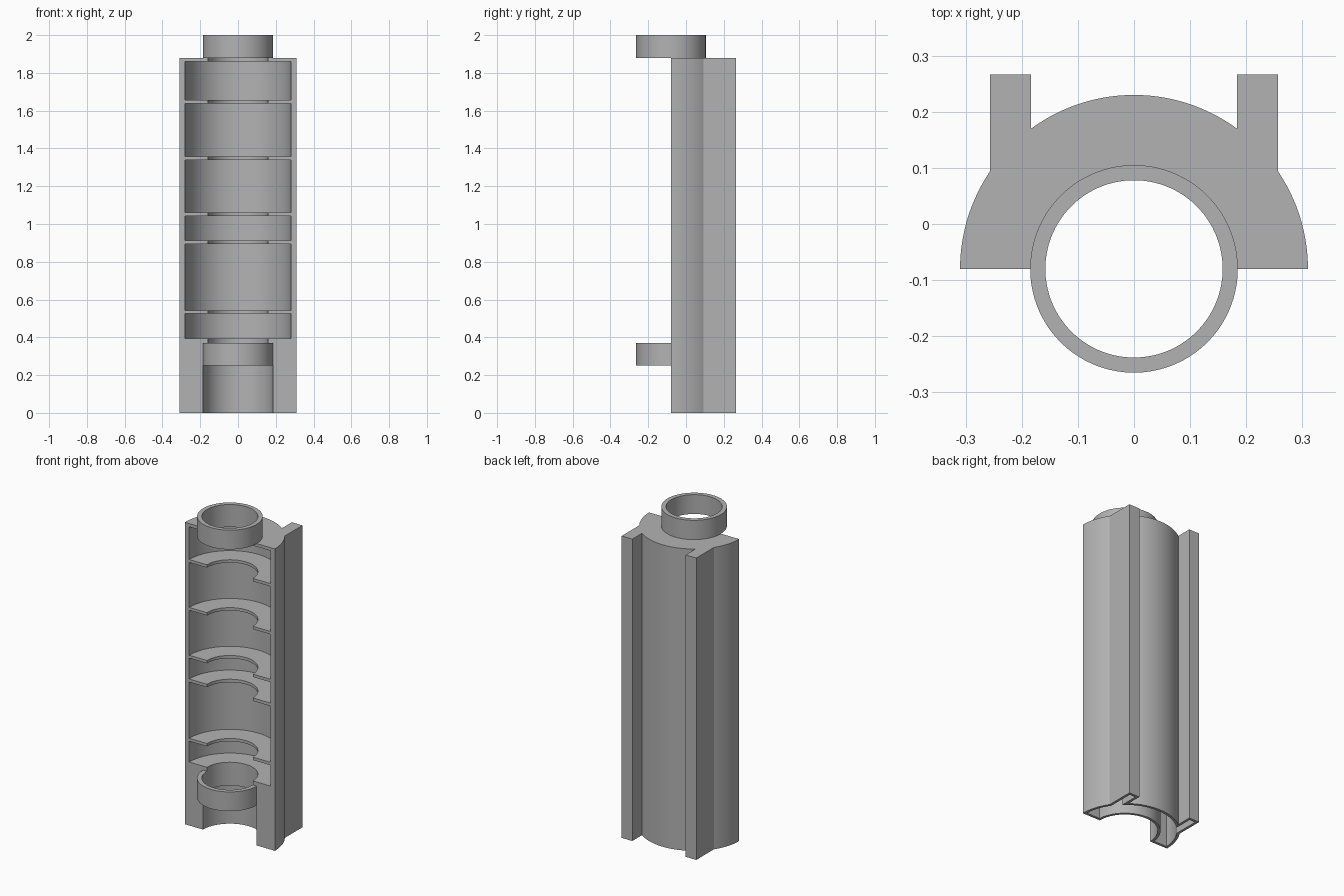
import bpy, bmesh, math

if "Cube" in bpy.data.objects:
    bpy.data.objects.remove(bpy.data.objects["Cube"])

CY = -0.08           # y of the tube axis
grey = bpy.data.materials.new("mid grey")
grey.diffuse_color = (0.45, 0.45, 0.45, 1)
grey.use_nodes = True
grey.node_tree.nodes["Principled BSDF"].inputs["Base Color"].default_value = grey.diffuse_color


def finish(name, bm):
    bmesh.ops.recalc_face_normals(bm, faces=bm.faces)
    me = bpy.data.meshes.new(name)
    bm.to_mesh(me)
    bm.free()
    me.materials.append(grey)
    ob = bpy.data.objects.new(name, me)
    bpy.context.collection.objects.link(ob)
    return ob


def prism(name, pts, z0, z1):
    bm = bmesh.new()
    f = bm.faces.new([bm.verts.new((x, y, z0)) for x, y in pts])
    up = bmesh.ops.extrude_face_region(bm, geom=[f])["geom"]
    bmesh.ops.translate(bm, vec=(0, 0, z1 - z0),
                        verts=[v for v in up if isinstance(v, bmesh.types.BMVert)])
    return finish(name, bm)


def lathe(name, prof, n=96):
    # closed (radius, z) profile turned around the tube axis
    bm = bmesh.new()
    rings = []
    for r, z in prof:
        if r == 0:
            rings.append([bm.verts.new((0, CY, z))] * n)
        else:
            rings.append([bm.verts.new((r * math.cos((i + .5) * math.tau / n),
                                        CY + r * math.sin((i + .5) * math.tau / n), z))
                          for i in range(n)])
    for k in range(len(rings)):
        a, b = rings[k], rings[(k + 1) % len(rings)]
        if a[0] is a[1] and b[0] is b[1]:
            continue
        for i in range(n):
            j = (i + 1) % n
            quad = list(dict.fromkeys((a[i], a[j], b[j], b[i])))
            bm.faces.new(quad)
    return finish(name, bm)


def arc(r, a0, a1, n):
    return [(r * math.cos(a0 + (a1 - a0) * i / n), CY + r * math.sin(a0 + (a1 - a0) * i / n))
            for i in range(n + 1)]


def outline(t=0.0):
    # half round body with two rear rails, inset by t
    r, a, b, top = 0.31 - t, 0.184 + t, 0.257 - t, 0.266 - t
    right = arc(r, math.asin(t / r), math.acos(b / r), 16) + [(b, top), (a, top)]
    middle = arc(r, math.acos(a / r), math.pi - math.acos(a / r), 32)
    return right + middle + [(-x, y) for x, y in reversed(right)]


def cut(target, cutter):
    m = target.modifiers.new("cut", 'BOOLEAN')
    m.operation, m.solver, m.object = 'DIFFERENCE', 'EXACT', cutter
    bpy.context.view_layer.objects.active = target
    bpy.ops.object.modifier_apply(modifier=m.name)
    bpy.data.objects.remove(cutter)


# main half shell
body = prism("half_shell", outline(), 0, 1.88)

# stepped inner bore: socket, then chambers divided by thin plates
prof = [(0, -0.05), (0.185, -0.05), (0.185, 0.37), (0.158, 0.37)]
for z0, z1 in [(0.395, 0.525), (0.543, 0.893), (0.912, 1.042),
               (1.06, 1.34), (1.358, 1.638), (1.656, 1.86)]:
    prof += [(0.158, z0), (0.28, z0), (0.28, z1), (0.158, z1)]
prof += [(0.158, 1.95), (0, 1.95)]
cut(body, lathe("bore_cutter", prof))

# hollow underside between the socket wall and the outer wall
t, ri = 0.016, 0.201
s = math.asin(t / ri)
cut(body, prism("hollow_cutter", outline(t) + arc(ri, math.pi - s, s, 48), -0.05, 0.355))

# joining rings
parts = [body]
for name, z in (("lower_ring", 0.25), ("upper_ring", 1.88)):
    parts.append(lathe(name, [(0.158, z), (0.185, z), (0.185, z + 0.12), (0.158, z + 0.12)]))

# smooth round walls, crisp edges
for ob in parts:
    bpy.ops.object.select_all(action='DESELECT')
    ob.select_set(True)
    bpy.context.view_layer.objects.active = ob
    bpy.ops.object.shade_smooth_by_angle(angle=math.radians(30))
